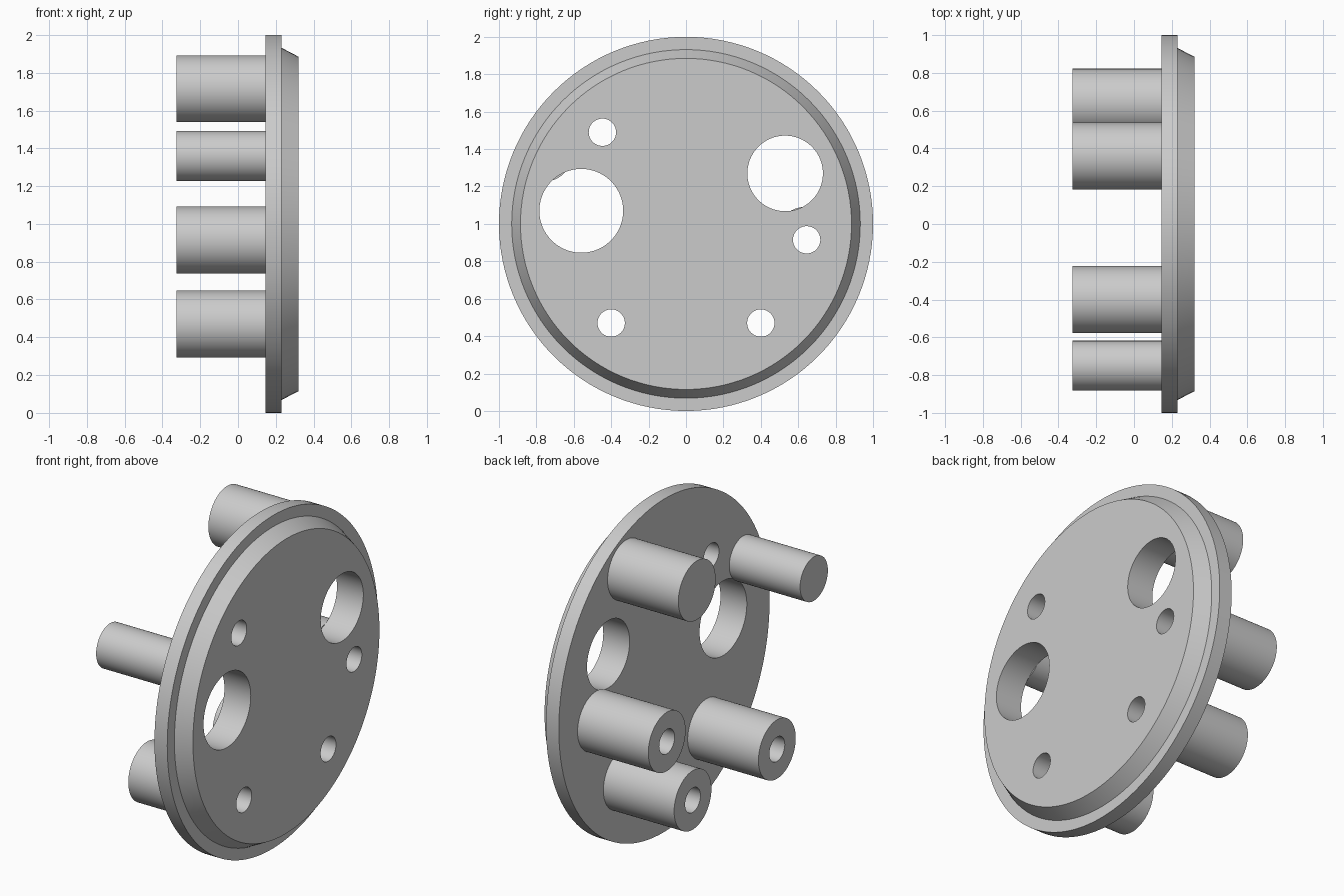
import bpy, bmesh, math

cube = bpy.data.objects.get("Cube")
if cube:
    bpy.data.objects.remove(cube, do_unlink=True)

SIDES = 96
BACK, STEP, FACE = 0.145, 0.23, 0.32   # plate levels along x
POST_END = -0.325
BORE, POST = 0.073, 0.177

grey = bpy.data.materials.new("light grey")
grey.use_nodes = True
colour = (0.6, 0.6, 0.6, 1)
grey.diffuse_color = colour
grey.node_tree.nodes["Principled BSDF"].inputs["Base Color"].default_value = colour


def lathe(bm, profile, y, z, closed=False, sides=SIDES):
    """Spin (x, radius) points round an axis along x; cap the ends if open."""
    rings = []
    for x, r in profile:
        angles = [2 * math.pi * i / sides for i in range(sides)]
        rings.append([bm.verts.new((x, y + r * math.cos(a), z + r * math.sin(a)))
                      for a in angles])
    pairs = list(zip(rings, rings[1:]))
    if closed:
        pairs.append((rings[-1], rings[0]))
    for a, b in pairs:
        for i in range(sides):
            j = (i + 1) % sides
            bm.faces.new((a[i], a[j], b[j], b[i]))
    if not closed:
        bm.faces.new(rings[0])
        bm.faces.new(rings[-1])


def finish(name, bm):
    bmesh.ops.recalc_face_normals(bm, faces=bm.faces)
    mesh = bpy.data.meshes.new(name)
    bm.to_mesh(mesh)
    bm.free()
    mesh.materials.append(grey)
    obj = bpy.data.objects.new(name, mesh)
    bpy.context.collection.objects.link(obj)
    return obj


def smooth(obj):
    bpy.ops.object.select_all(action='DESELECT')
    obj.select_set(True)
    bpy.context.view_layer.objects.active = obj
    bpy.ops.object.shade_smooth_by_angle(angle=math.radians(25))


# Positions are (y, z) on the plate
bored_posts = {"side_bored_post": (0.645, 0.915),
               "lower_back_bored_post": (0.40, 0.47),
               "lower_front_bored_post": (-0.40, 0.47)}
solid_posts = {"large_solid_post": (0.36, 1.715, POST),
               "small_solid_post": (-0.75, 1.36, 0.132)}
holes = [(-0.56, 1.07, 0.224), (0.53, 1.27, 0.202), (-0.447, 1.49, BORE)]
holes += [(y, z, BORE) for y, z in bored_posts.values()]

# Round flange plate with a stepped, tapered face
bm = bmesh.new()
lathe(bm, [(BACK, 1), (STEP, 1), (STEP, 0.932), (FACE, 0.885)], 0, 1, sides=128)
plate = finish("flange_plate", bm)

# Through holes
bm = bmesh.new()
for y, z, r in holes:
    lathe(bm, [(BACK - 0.1, r), (FACE + 0.1, r)], y, z)
cutter = finish("hole_cutter", bm)
cutter.hide_render = True
cut = plate.modifiers.new("holes", 'BOOLEAN')
cut.operation = 'DIFFERENCE'
cut.solver = 'EXACT'
cut.object = cutter
bpy.ops.object.select_all(action='DESELECT')
plate.select_set(True)
bpy.context.view_layer.objects.active = plate
bpy.ops.object.modifier_apply(modifier=cut.name)
bpy.data.objects.remove(cutter, do_unlink=True)
smooth(plate)

# Bored posts: tubes lined up with the plate holes
for name, (y, z) in bored_posts.items():
    bm = bmesh.new()
    lathe(bm, [(BACK, BORE), (BACK, POST), (POST_END, POST), (POST_END, BORE)],
          y, z, closed=True)
    smooth(finish(name, bm))

# Solid posts
for name, (y, z, r) in solid_posts.items():
    bm = bmesh.new()
    lathe(bm, [(BACK, r), (POST_END, r)], y, z)
    smooth(finish(name, bm))
